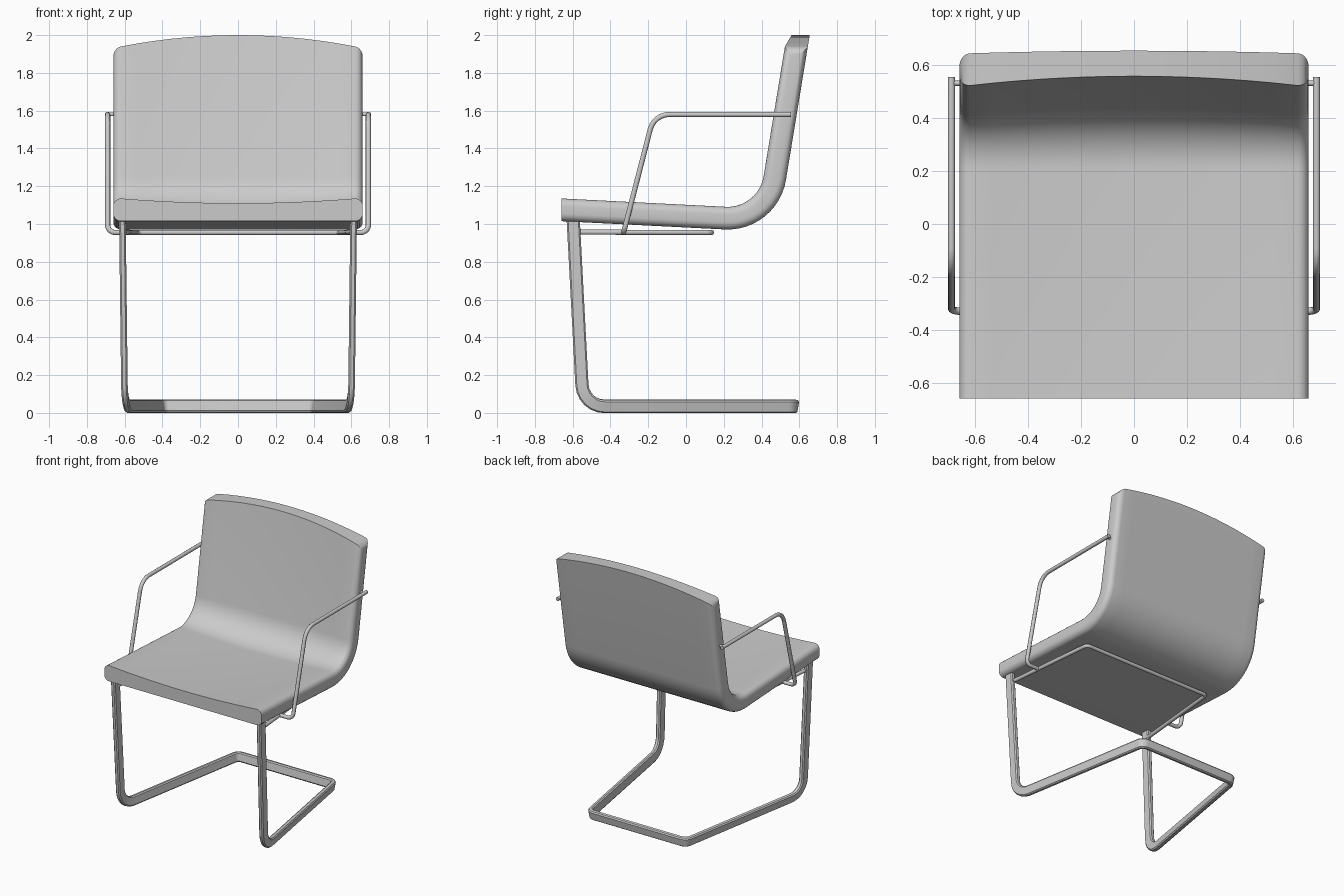
import bpy, math
from mathutils import Vector

if "Cube" in bpy.data.objects:
    bpy.data.objects.remove(bpy.data.objects["Cube"])


def make_object(name, verts, faces, angle=40):
    me = bpy.data.meshes.new(name)
    me.from_pydata([tuple(v) for v in verts], [], faces)
    ob = bpy.data.objects.new(name, me)
    bpy.context.collection.objects.link(ob)
    bpy.ops.object.select_all(action='DESELECT')
    bpy.context.view_layer.objects.active = ob
    ob.select_set(True)
    bpy.ops.object.mode_set(mode='EDIT')
    bpy.ops.mesh.select_all(action='SELECT')
    bpy.ops.mesh.normals_make_consistent(inside=False)
    bpy.ops.object.mode_set(mode='OBJECT')
    bpy.ops.object.shade_smooth_by_angle(angle=math.radians(angle))
    return ob


def fillet(points, radii, n=6):
    """Round the inner corners of a polyline."""
    pts = [Vector(p) for p in points]
    out = [pts[0]]
    for a, p, b, r in zip(pts, pts[1:], pts[2:], radii):
        u, v = (a - p).normalized(), (b - p).normalized()
        half = u.angle(v) / 2
        c = p + (u + v).normalized() * (r / math.sin(half))
        s = p + u * (r / math.tan(half)) - c
        e = p + v * (r / math.tan(half)) - c
        ang = s.angle(e)
        for i in range(n + 1):
            t = i / n
            out.append(c + (s * math.sin((1 - t) * ang) + e * math.sin(t * ang)) / math.sin(ang))
    return out + [pts[-1]]


def sweep(name, path, section, side):
    """Sweep a closed section along a path; side is the first section axis."""
    n = len(section)
    verts, faces, prev = [], [], None
    side = Vector(side)
    for i, p in enumerate(path):
        t = (path[min(i + 1, len(path) - 1)] - path[max(i - 1, 0)]).normalized()
        if prev is not None:
            side = prev.rotation_difference(t) @ side
        side = (side - t * side.dot(t)).normalized()
        up = t.cross(side)
        verts += [p + side * a + up * b for a, b in section]
        prev = t
    for i in range(len(path) - 1):
        for j in range(n):
            k = (j + 1) % n
            faces.append((i * n + j, i * n + k, (i + 1) * n + k, (i + 1) * n + j))
    faces += [tuple(range(n)), tuple(range(len(verts) - n, len(verts)))]
    return make_object(name, verts, faces)


def mirrored(half):
    """Continue a path on the other side of x = 0."""
    return half + [(-x, y, z) for x, y, z in reversed(half)]


# Seat shell: one padded section swept along seat, bend and back
HW, R, TH = 0.66, 0.04, 0.12
flat = HW - R
arc = [math.pi / 2 * i / 5 for i in range(6)]
low = [(-flat - R * math.cos(a), R - R * math.sin(a)) for a in arc]
low += [(-flat + 2 * flat * i / 14, 0) for i in range(1, 14)]
low += [(flat + R * math.sin(a), R - R * math.cos(a)) for a in arc]
dish = lambda x: 0.025 * max(0, 1 - (x / flat) ** 2)
section = low + [(x, TH - d - dish(x)) for x, d in reversed(low)]
outer = fillet([(0, -0.66, 1.015), (0, 0.484, 0.957), (0, 0.655, 2.0)], [0.313], 12)


def top_edge(x):
    drop = max(0, abs(x) - flat) / R
    return 2.0 - 0.06 * (x / flat) ** 2 - 0.045 * (1 - math.sqrt(max(0, 1 - drop * drop)))


verts, faces, n = [], [], len(section)
last = len(outer) - 1
for i, p in enumerate(outer):
    t = (outer[min(i + 1, last)] - outer[max(i - 1, 0)]).normalized()
    nrm = Vector((0, -t.z, t.y))
    for x, d in section:
        v = p + nrm * d
        v.x = x
        if i == 0:
            v += t * ((-0.66 - v.y) / t.y)
        elif i == last:
            v += t * ((top_edge(x) - v.z) / t.z)
        verts.append(v)
for i in range(last):
    for j in range(n):
        k = (j + 1) % n
        faces.append((i * n + j, i * n + k, (i + 1) * n + k, (i + 1) * n + j))
for base in (0, last * n):
    for j in range(n // 2 - 1):
        faces.append((base + j, base + j + 1, base + n - 2 - j, base + n - 1 - j))
make_object("seat_shell", verts, faces, 35)

# Cantilever base: flat bar, front legs and tapered floor loop
w, h, c = 0.0175, 0.035, 0.008
bar = [(w, h - c), (w - c, h), (c - w, h), (-w, h - c),
       (-w, c - h), (c - w, -h), (w - c, -h), (w, c - h)]
corners = mirrored([(-0.612, -0.597, 1.02), (-0.6, -0.545, 0.035), (-0.405, 0.577, 0.035)])
sweep("cantilever_base", fillet(corners, [0.12, 0.045, 0.045, 0.12]), bar, (1, 0, 0))

# Round rod section
rod = [(0.014 * math.cos(math.pi * i / 5), 0.014 * math.sin(math.pi * i / 5)) for i in range(10)]

# Support frame under the seat
frame = mirrored([(-0.605, -0.59, 0.957), (-0.535, 0.135, 0.955)])
sweep("under_seat_frame", fillet(frame, [0.03, 0.03]), rod, (1, 0, 0))

# Arm rods and the pegs joining them to the back
for s, label in ((1, "right"), (-1, "left")):
    arm = [(s * 0.58, -0.33, 0.955), (s * 0.69, -0.33, 0.955),
           (s * 0.69, -0.169, 1.58), (s * 0.69, 0.555, 1.58)]
    sweep("arm_" + label, fillet(arm, [0.04, 0.105]), rod, (0, 1, 0))
    peg = [Vector((s * 0.69, 0.532, 1.58)), Vector((s * 0.63, 0.532, 1.58))]
    sweep("arm_peg_" + label, peg, [(a * 0.7, b * 0.7) for a, b in rod], (0, 1, 0))
